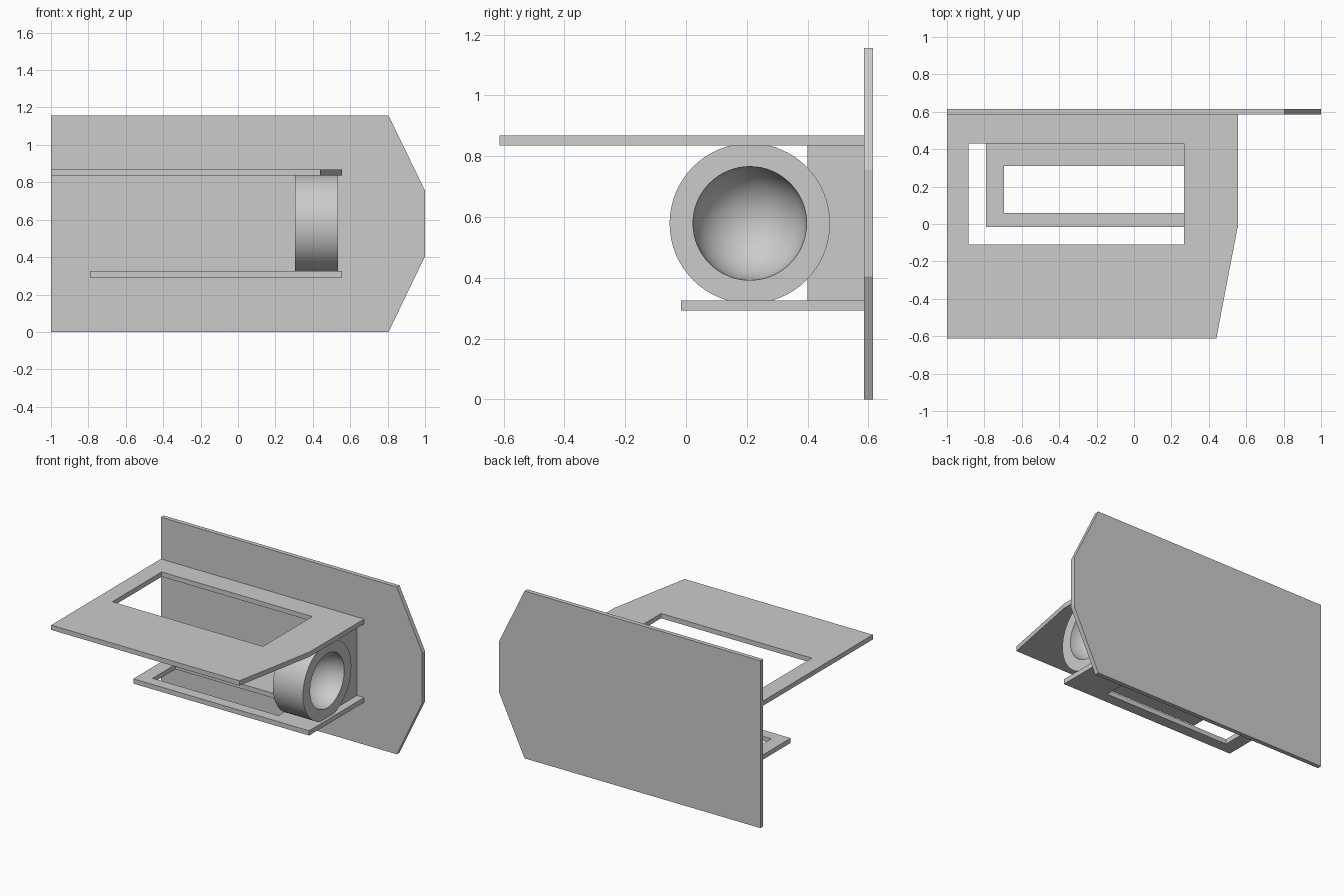
import bpy, bmesh, math
from mathutils import Vector

cube = bpy.data.objects.get("Cube")
if cube:
    bpy.data.objects.remove(cube, do_unlink=True)

grey = bpy.data.materials.new("plain grey")
grey.use_nodes = True
colour = (0.6, 0.6, 0.6, 1)
grey.diffuse_color = colour
grey.node_tree.nodes["Principled BSDF"].inputs["Base Color"].default_value = colour


def finish(bm, name):
    bmesh.ops.recalc_face_normals(bm, faces=bm.faces)
    mesh = bpy.data.meshes.new(name)
    bm.to_mesh(mesh)
    bm.free()
    mesh.materials.append(grey)
    obj = bpy.data.objects.new(name, mesh)
    bpy.context.collection.objects.link(obj)
    return obj


def slab(name, outline, depth):
    """Extrude a closed outline along the depth vector."""
    bm = bmesh.new()
    face = bm.faces.new([bm.verts.new(p) for p in outline])
    top = bmesh.ops.extrude_face_region(bm, geom=[face])["geom"]
    bmesh.ops.translate(bm, vec=Vector(depth),
                        verts=[v for v in top if isinstance(v, bmesh.types.BMVert)])
    return finish(bm, name)


def rect(x0, x1, y0, y1, z):
    return [(x0, y0, z), (x1, y0, z), (x1, y1, z), (x0, y1, z)]


def shelf(name, outline, window, z, thick=0.033):
    """Flat shelf with a rectangular window cut through it."""
    obj = slab(name, [(x, y, z) for x, y in outline], (0, 0, thick))
    cutter = slab(name + "_cutter", rect(*window, z - 0.1), (0, 0, 0.3))
    cutter.hide_render = True
    cutter.hide_set(True)
    cut = obj.modifiers.new("window", 'BOOLEAN')
    cut.object = cutter
    cut.solver = 'EXACT'
    bpy.context.view_layer.objects.active = obj
    bpy.ops.object.modifier_apply(modifier=cut.name)
    bpy.data.objects.remove(cutter, do_unlink=True)


# Upright back plate with a tapered end
back = [(-1, 0), (0.805, 0), (1, 0.405), (1, 0.755), (0.805, 1.157), (-1, 1.157)]
slab("back_plate", [(x, 0.585, z) for x, z in back], (0, 0.03, 0))

# Two shelves with windows
shelf("upper_shelf",
      [(-1, -0.613), (0.44, -0.613), (0.555, -0.01), (0.555, 0.585), (-1, 0.585)],
      (-0.885, 0.268, -0.11, 0.43), 0.835)
shelf("lower_shelf",
      [(-0.79, -0.016), (0.555, -0.016), (0.555, 0.585), (-0.79, 0.585)],
      (-0.695, 0.268, 0.06, 0.31), 0.292)

# Block joining the drum to the back plate
slab("mounting_block", rect(0.34, 0.5, 0.4, 0.585, 0.325), (0, 0, 0.51))

# Drum with a round dish in its outer end, lathed about the x axis
x_back, x_front, outer, dish = 0.305, 0.535, 0.264, 0.187
profile = [(x_back, 0), (x_back, outer), (x_front, outer)]
steps = 16
for i in range(steps + 1):
    a = math.pi / 2 * i / steps
    profile.append((x_front - dish * math.sin(a), dish * math.cos(a)))
bm = bmesh.new()
verts = [bm.verts.new((x, 0.21, 0.579 + r)) for x, r in profile]
edges = [bm.edges.new(pair) for pair in zip(verts, verts[1:])]
bmesh.ops.spin(bm, geom=verts + edges, cent=(0, 0.21, 0.579), axis=(1, 0, 0),
               angle=math.tau, steps=64, use_merge=True)
bmesh.ops.remove_doubles(bm, verts=bm.verts, dist=0.0001)
drum = finish(bm, "dished_drum")
bpy.ops.object.select_all(action='DESELECT')
drum.select_set(True)
bpy.context.view_layer.objects.active = drum
bpy.ops.object.shade_smooth_by_angle(angle=math.radians(35))
